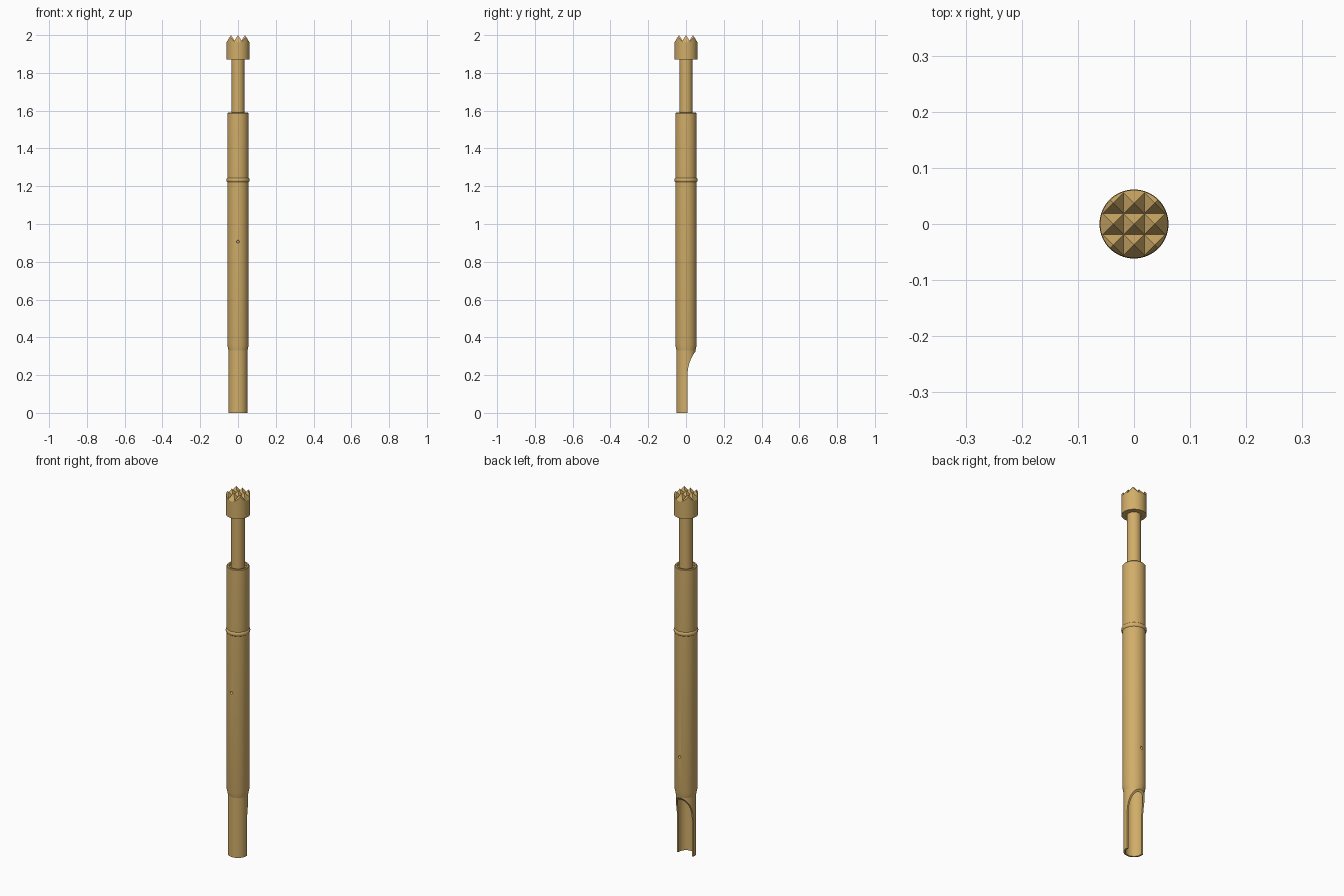
import bpy, bmesh, math
from mathutils import Vector

if "Cube" in bpy.data.objects:
    bpy.data.objects.remove(bpy.data.objects["Cube"], do_unlink=True)

# One brass colour for the whole model
brass = bpy.data.materials.new("brass")
brass.use_nodes = True
COLOUR = (0.64, 0.42, 0.14, 1)
brass.diffuse_color = COLOUR
brass.node_tree.nodes["Principled BSDF"].inputs["Base Color"].default_value = COLOUR


def make_object(name, bm):
    bmesh.ops.recalc_face_normals(bm, faces=bm.faces)
    mesh = bpy.data.meshes.new(name)
    bm.to_mesh(mesh)
    bm.free()
    mesh.materials.append(brass)
    obj = bpy.data.objects.new(name, mesh)
    bpy.context.collection.objects.link(obj)
    return obj


def lathe(name, profile, closed=False, steps=64):
    """Spin a (radius, z) profile round the z axis."""
    bm = bmesh.new()
    verts = [bm.verts.new((r, 0, z)) for r, z in profile]
    edges = [bm.edges.new(pair) for pair in zip(verts, verts[1:])]
    if closed:
        edges.append(bm.edges.new((verts[-1], verts[0])))
    bmesh.ops.spin(bm, geom=verts + edges, cent=(0, 0, 0), axis=(0, 0, 1),
                   angle=math.tau, steps=steps, use_merge=False)
    bmesh.ops.remove_doubles(bm, verts=bm.verts, dist=1e-5)
    return make_object(name, bm)


def activate(obj):
    bpy.ops.object.select_all(action='DESELECT')
    obj.select_set(True)
    bpy.context.view_layer.objects.active = obj


def cut(obj, cutter):
    """Subtract the cutter, then discard it."""
    cutter.hide_render = True
    mod = obj.modifiers.new("cut", 'BOOLEAN')
    mod.operation = 'DIFFERENCE'
    mod.solver = 'EXACT'
    mod.object = cutter
    activate(obj)
    bpy.ops.object.modifier_apply(modifier=mod.name)
    bpy.data.objects.remove(cutter, do_unlink=True)


def smooth(obj, degrees=30):
    activate(obj)
    bpy.ops.object.shade_smooth_by_angle(angle=math.radians(degrees))


# Solder cup: a hollow tail with its back half scooped away
cup = lathe("solder_cup", [(0, 0.385), (0.042, 0.37), (0.042, 0), (0.0505, 0),
                           (0.0505, 0.40), (0, 0.40)])
FLAT_Y, SCOOP_Z, SCOOP_R = 0.008, 0.20, 0.207
outline = [(0.12, -0.05), (FLAT_Y, -0.05)]
for i in range(17):
    t = math.radians(45) * i / 16
    outline.append((FLAT_Y + SCOOP_R * (1 - math.cos(t)), SCOOP_Z + SCOOP_R * math.sin(t)))
outline.append((0.12, outline[-1][1]))
bm = bmesh.new()
face = bm.faces.new([bm.verts.new((-0.1, y, z)) for y, z in outline])
side = bmesh.ops.extrude_face_region(bm, geom=[face], use_keep_orig=True)
bmesh.ops.translate(bm, vec=(0.2, 0, 0),
                    verts=[g for g in side["geom"] if isinstance(g, bmesh.types.BMVert)])
cut(cup, make_object("scoop_cutter", bm))
smooth(cup)

# Sleeve: long barrel with a tapered foot and a recessed mouth
sleeve = lathe("sleeve", [(0, 0.42), (0.049, 0.42), (0.049, 0.33), (0.0505, 0.33),
                          (0.0565, 0.36), (0.0565, 1.585), (0.0535, 1.589),
                          (0.046, 1.589), (0.046, 1.575), (0, 1.575)])

# Small dimples pressed into the front and back of the sleeve
for y, z in ((-0.058, 0.907), (0.058, 0.553)):
    bm = bmesh.new()
    bmesh.ops.create_uvsphere(bm, u_segments=16, v_segments=8, radius=0.008)
    bmesh.ops.translate(bm, verts=bm.verts, vec=(0, y, z))
    cut(sleeve, make_object("dimple_cutter", bm))
smooth(sleeve)

# Press ring: rounded bead around the sleeve
bead = [(0.050 + 0.0115 * math.cos(a), 1.233 + 0.014 * math.sin(a))
        for a in (math.tau * i / 16 for i in range(16))]
smooth(lathe("press_ring", bead, closed=True))

# Plunger shaft
smooth(lathe("plunger_shaft", [(0, 1.56), (0.034, 1.56), (0.034, 1.88), (0, 1.88)]))

# Crown head: a disc creased along the tooth lines, then raised into pyramids
PITCH, SLOPE, TOP, BASE = 0.037, 1.6, 2.0, 1.87


def tooth_drop(v):
    return abs(v - max(-1, min(1, round(v / PITCH))) * PITCH)


bm = bmesh.new()
bmesh.ops.create_circle(bm, cap_ends=True, radius=0.0605, segments=64)
creases = [((1, 0, 0), k / 2) for k in range(-2, 3)]
creases += [((0, 1, 0), k / 2) for k in range(-2, 3)]
creases += [((1, s, 0), k) for s in (1, -1) for k in range(-2, 3)]
for normal, k in creases:
    n = Vector(normal)
    bmesh.ops.bisect_plane(bm, geom=bm.verts[:] + bm.edges[:] + bm.faces[:], dist=1e-6,
                           plane_co=n * (k * PITCH / n.length_squared), plane_no=n)
for v in bm.verts:
    v.co.z = TOP - SLOPE * max(tooth_drop(v.co.x), tooth_drop(v.co.y))
rim = [e for e in bm.edges if e.is_boundary]
wall = bmesh.ops.extrude_edge_only(bm, edges=rim)["geom"]
for v in wall:
    if isinstance(v, bmesh.types.BMVert):
        v.co.z = BASE
bmesh.ops.holes_fill(bm, edges=[e for e in bm.edges if e.is_boundary], sides=0)
smooth(make_object("crown_head", bm), 20)
